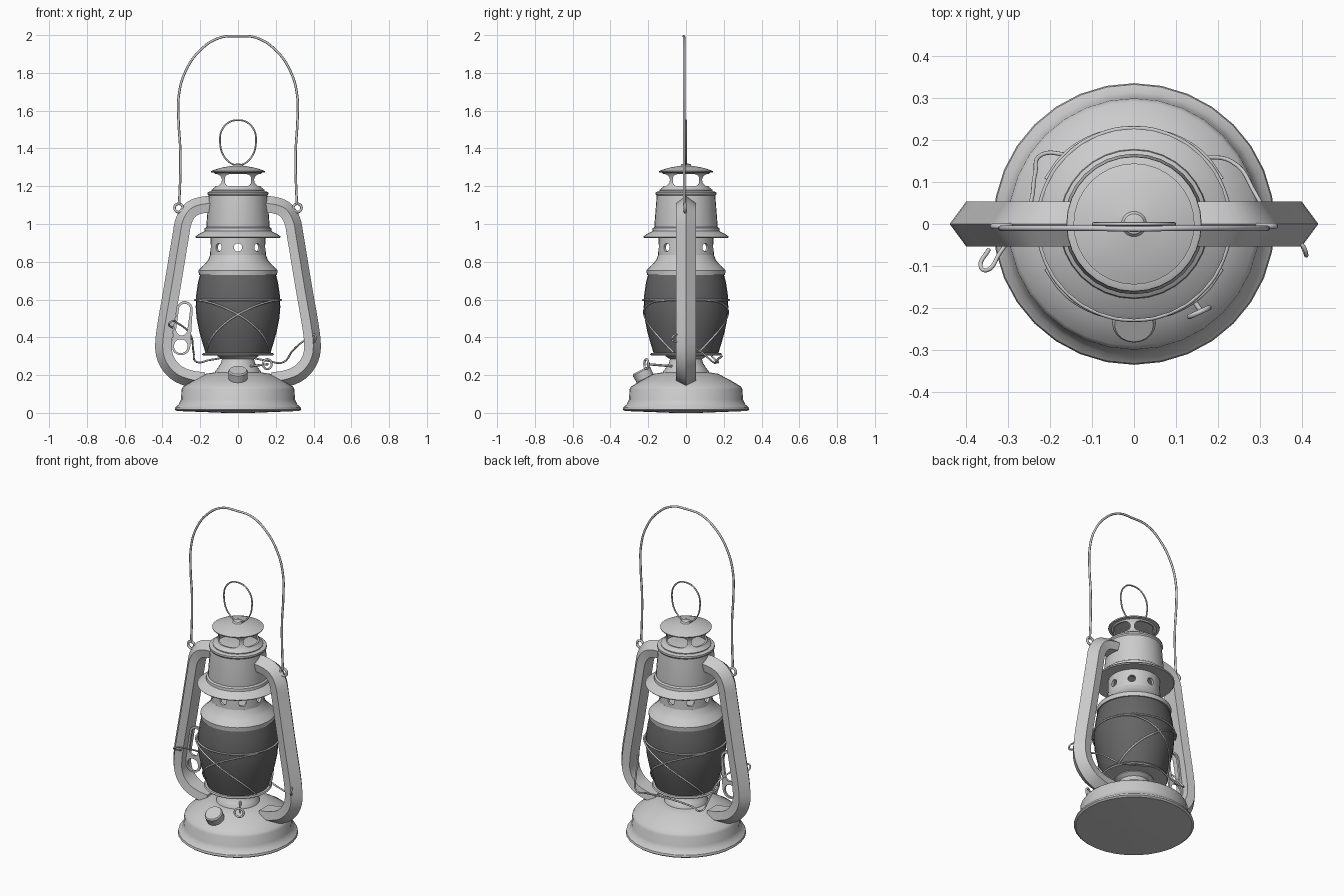
import bpy, bmesh, math
from mathutils import Vector, Matrix

if "Cube" in bpy.data.objects:
    bpy.data.objects.remove(bpy.data.objects["Cube"], do_unlink=True)


def material(name, value):
    m = bpy.data.materials.new(name)
    m.use_nodes = True
    m.diffuse_color = (value, value, value, 1)
    m.node_tree.nodes["Principled BSDF"].inputs["Base Color"].default_value = (value, value, value, 1)
    return m


METAL = material("light grey metal", 0.6)
GLASS = material("dark grey glass", 0.13)


def activate(ob):
    bpy.ops.object.select_all(action='DESELECT')
    ob.select_set(True)
    bpy.context.view_layer.objects.active = ob


def smooth(ob, angle=35):
    activate(ob)
    bpy.ops.object.shade_smooth_by_angle(angle=math.radians(angle))


def from_bmesh(name, bm, mat):
    bmesh.ops.recalc_face_normals(bm, faces=bm.faces)
    me = bpy.data.meshes.new(name)
    bm.to_mesh(me)
    bm.free()
    me.materials.append(mat)
    ob = bpy.data.objects.new(name, me)
    bpy.context.collection.objects.link(ob)
    return ob


def skin(bm, rings, loop=False):
    """Bridge equal-length closed rings of vertices."""
    pairs = list(zip(rings, rings[1:] + rings[:1])) if loop else list(zip(rings, rings[1:]))
    for a, b in pairs:
        for i in range(len(a)):
            j = (i + 1) % len(a)
            bm.faces.new((a[i], a[j], b[j], b[i]))
    if not loop:
        bm.faces.new(rings[0])
        bm.faces.new(rings[-1])


def lathe(name, profile, mat=METAL, closed=False, sides=32, angle=35):
    """Revolve (radius, height) points; closed makes a tube, otherwise the ends are capped."""
    bm = bmesh.new()
    turns = [2 * math.pi * i / sides for i in range(sides)]
    rings = [[bm.verts.new((r * math.cos(a), r * math.sin(a), z)) for a in turns] for r, z in profile]
    skin(bm, rings, closed)
    ob = from_bmesh(name, bm, mat)
    smooth(ob, angle)
    return ob


def wire(name, points, radius=0.006, cyclic=False, kind='BEZIER'):
    cu = bpy.data.curves.new(name, 'CURVE')
    cu.dimensions = '3D'
    cu.bevel_depth = radius
    cu.bevel_resolution = 2
    cu.resolution_u = 6
    cu.use_fill_caps = True
    sp = cu.splines.new(kind)
    pts = sp.bezier_points
    pts.add(len(points) - 1)
    for bp, p in zip(pts, points):
        bp.co = p
        bp.handle_left_type = bp.handle_right_type = 'AUTO'
    sp.use_cyclic_u = cyclic
    cu.materials.append(METAL)
    ob = bpy.data.objects.new(name, cu)
    bpy.context.collection.objects.link(ob)
    activate(ob)
    bpy.ops.object.convert(target='MESH')
    smooth(bpy.context.object, 50)
    return bpy.context.object


def cut(ob, cutters):
    for c in cutters:
        mod = ob.modifiers.new("cut", 'BOOLEAN')
        mod.operation = 'DIFFERENCE'
        mod.solver = 'EXACT'
        mod.object = c
        activate(ob)
        bpy.ops.object.modifier_apply(modifier=mod.name)
        bpy.data.objects.remove(c, do_unlink=True)
    smooth(ob)


# Fuel tank and burner
lathe("fuel_tank", [(0.07, 0), (0.325, 0.01), (0.335, 0.018), (0.332, 0.03), (0.314, 0.045), (0.302, 0.07),
                    (0.299, 0.125), (0.29, 0.14), (0.24, 0.17), (0.17, 0.207), (0.12, 0.215)])
lathe("burner", [(0.122, 0.205), (0.12, 0.222), (0.105, 0.24), (0.09, 0.265), (0.085, 0.285), (0.108, 0.3), (0.108, 0.31)])
lathe("globe_plate", [(0.185, 0.305), (0.19, 0.311), (0.185, 0.318)])

# Glass globe
lathe("globe", [(0.172, 0.318), (0.185, 0.36), (0.205, 0.43), (0.219, 0.5), (0.224, 0.56), (0.222, 0.62),
                (0.212, 0.69), (0.2, 0.735)], GLASS)

# Globe hood
lathe("globe_hood", [(0.197, 0.728), (0.207, 0.73), (0.209, 0.755), (0.2, 0.765), (0.178, 0.785),
                     (0.158, 0.81), (0.148, 0.835), (0.14, 0.835)])

# Vent collar with a row of round holes
collar = lathe("vent_collar", [(0.148, 0.825), (0.144, 0.94), (0.128, 0.94), (0.132, 0.825)], closed=True)
drills = []
for i in range(4):
    bpy.ops.mesh.primitive_cylinder_add(vertices=16, radius=0.022, depth=0.5, location=(0, 0, 0.876),
                                        rotation=(math.pi / 2, 0, i * math.pi / 4))
    drills.append(bpy.context.object)
cut(collar, drills)

# Brim and upper body
lathe("brim", [(0.13, 0.938), (0.222, 0.926), (0.227, 0.932), (0.215, 0.942), (0.178, 0.962), (0.176, 0.978),
               (0.166, 0.985), (0.15, 0.985)])
lathe("upper_body", [(0.166, 0.98), (0.167, 1.0), (0.155, 1.15), (0.161, 1.158), (0.16, 1.168), (0.145, 1.174)])

# Chimney with four wide windows
chimney = lathe("chimney", [(0.14, 1.172), (0.141, 1.18), (0.122, 1.195), (0.113, 1.215), (0.111, 1.235),
                            (0.115, 1.258), (0.13, 1.276), (0.118, 1.276), (0.105, 1.25), (0.103, 1.22),
                            (0.11, 1.195), (0.12, 1.172)], closed=True)
slots = []
for turn in (0, math.pi / 2):
    bpy.ops.mesh.primitive_cube_add(size=1, location=(0, 0, 1.232), rotation=(0, 0, turn))
    box = bpy.context.object
    box.scale = (0.14, 0.5, 0.064)
    bpy.ops.object.transform_apply(location=False, rotation=False, scale=True)
    bm = bmesh.new()
    bm.from_mesh(box.data)
    long_edges = [e for e in bm.edges if abs(e.verts[0].co.y - e.verts[1].co.y) > 0.1]
    bmesh.ops.bevel(bm, geom=long_edges, offset=0.025, segments=4, profile=0.5, affect='EDGES')
    bm.to_mesh(box.data)
    bm.free()
    slots.append(box)
cut(chimney, slots)
lathe("chimney_cap", [(0.12, 1.27), (0.142, 1.274), (0.144, 1.28), (0.12, 1.289), (0.08, 1.3), (0.03, 1.308),
                      (0.024, 1.316), (0.01, 1.32)])


# Side tubes: a ridged section swept along a path, mirrored to the other side
def spline(pts, steps=4):
    p = [Vector(q) for q in pts]
    p = [2 * p[0] - p[1]] + p + [2 * p[-1] - p[-2]]
    out = []
    for a, b, c, d in zip(p, p[1:], p[2:], p[3:]):
        for s in range(steps):
            t = s / steps
            out.append(0.5 * (2 * b + (c - a) * t + (2 * a - 5 * b + 4 * c - d) * t * t
                              + (3 * b - a - 3 * c + d) * t ** 3))
    return out + [p[-2]]


path = spline([(0.11, 1.1), (0.18, 1.098), (0.245, 1.075), (0.284, 1.015), (0.302, 0.92), (0.345, 0.66),
               (0.388, 0.4), (0.38, 0.29), (0.325, 0.217), (0.25, 0.185), (0.18, 0.175)])
section = [(0.048, 0), (0.008, 0.054), (-0.04, 0.046), (-0.04, -0.046), (0.008, -0.054)]
bm = bmesh.new()
rings = []
for i, p in enumerate(path):
    d = (path[min(i + 1, len(path) - 1)] - path[max(i - 1, 0)]).normalized()
    n = Vector((-d.y, d.x))
    rings.append([bm.verts.new((p.x + n.x * o, y, p.y + n.y * o)) for o, y in section])
skin(bm, rings)
tubes = from_bmesh("side_tubes", bm, METAL)
tubes.modifiers.new("mirror", 'MIRROR')
activate(tubes)
bpy.ops.object.modifier_apply(modifier="mirror")
smooth(tubes, 28)


# Bail handle, its eyelets and the lifting loop
def ring(name, centre, radius, thick, axis=(0, 1, 0)):
    bpy.ops.mesh.primitive_torus_add(major_radius=radius, minor_radius=thick, major_segments=20, minor_segments=8,
                                     location=centre, rotation=Vector(axis).to_track_quat('Z', 'Y').to_euler())
    ob = bpy.context.object
    ob.name = name
    ob.data.materials.append(METAL)
    smooth(ob, 60)


half = [(0.312, 1.1), (0.306, 1.25), (0.306, 1.4), (0.315, 1.55), (0.312, 1.69), (0.277, 1.81),
        (0.2, 1.92), (0.1, 1.985)]
wire("bail_handle", [(-x, -0.01, z) for x, z in half] + [(0, -0.012, 1.994)]
     + [(x, -0.01, z) for x, z in reversed(half)], 0.0065)
for side, label in ((1, "left"), (-1, "right")):
    ring(label + "_eyelet", (side * 0.314, -0.005, 1.085), 0.022, 0.007)
    wire(label + "_eyelet_stem", [(side * 0.3, 0, 1.07), (side * 0.27, 0, 1.055)], 0.012)
wire("lifting_loop", [(0, 0, 1.312), (0.055, 0, 1.335), (0.095, 0, 1.43), (0.07, 0, 1.52), (0, 0, 1.55),
                      (-0.07, 0, 1.52), (-0.095, 0, 1.43), (-0.055, 0, 1.335)], 0.0045, True)


# Globe guard: a hoop and crossing wires front and back
def around(angle, r, z):
    return (r * math.sin(angle), -r * math.cos(angle), z)


wire("guard_hoop", [around(i * math.pi / 8, 0.228, 0.598) for i in range(16)], 0.005, True)
for face, base in (("front", 0), ("back", math.pi)):
    for s in (-1, 1):
        pts = []
        for i in range(9):
            t = i / 8
            z = 0.32 + 0.275 * math.sin(t * math.pi / 2)
            pts.append(around(base + s * (2.3 * t - 1.2), 0.183 + 0.052 * math.sin(t * math.pi / 2), z))
        wire(face + "_guard_wire", pts, 0.005)

# Globe lift wire with hooked ends
wire("lift_wire", [(-0.345, -0.06, 0.45), (-0.365, -0.1, 0.47), (-0.35, -0.11, 0.485), (-0.32, -0.07, 0.475),
                   (-0.25, 0.04, 0.41), (-0.235, 0.12, 0.32), (-0.22, 0.165, 0.27), (-0.15, 0.165, 0.28),
                   (0, 0.19, 0.3), (0.16, 0.16, 0.275), (0.23, 0.15, 0.265), (0.29, 0.07, 0.33),
                   (0.34, -0.02, 0.375), (0.4, -0.05, 0.415), (0.41, -0.075, 0.39), (0.4, -0.05, 0.375)], 0.005)

# Flat lift lever with a slot and a round hole
cu = bpy.data.curves.new("lift_lever", 'CURVE')
cu.dimensions = '2D'
cu.fill_mode = 'BOTH'
cu.extrude = 0.006


def capsule(low, high, r_low, r_high):
    sp = cu.splines.new('POLY')
    sp.points.add(19)
    for i, p in enumerate(sp.points):
        a = math.pi * (i if i < 10 else i - 1) / 9
        c, r = (high, r_high) if i < 10 else (low, r_low)
        if i >= 10:
            a = math.pi + math.pi * (i - 10) / 9
        p.co = (c[0] + r * math.cos(a), c[1] + r * math.sin(a), 0, 1)
    sp.use_cyclic_u = True


capsule((-0.302, 0.355), (-0.282, 0.55), 0.05, 0.042)
capsule((-0.298, 0.44), (-0.283, 0.548), 0.03, 0.03)
capsule((-0.303, 0.352), (-0.303, 0.354), 0.036, 0.036)
cu.materials.append(METAL)
lever = bpy.data.objects.new("lift_lever", cu)
lever.rotation_euler = (math.pi / 2, 0, 0)
bpy.context.collection.objects.link(lever)
activate(lever)
bpy.ops.object.convert(target='MESH')

# Filler cap and wick knob
cap = lathe("filler_cap", [(0.038, -0.03), (0.038, 0), (0.05, 0.003), (0.052, 0.045), (0.046, 0.053)], sides=20)
cap.matrix_world = Matrix.Translation((0, -0.215, 0.18)) @ Matrix.Rotation(math.radians(28), 4, 'X')
wire("wick_stem", [(0.05, -0.05, 0.245), (0.158, -0.205, 0.258)], 0.006)
ring("wick_knob", (0.155, -0.21, 0.258), 0.026, 0.006, (0.42, -0.91, 0))
